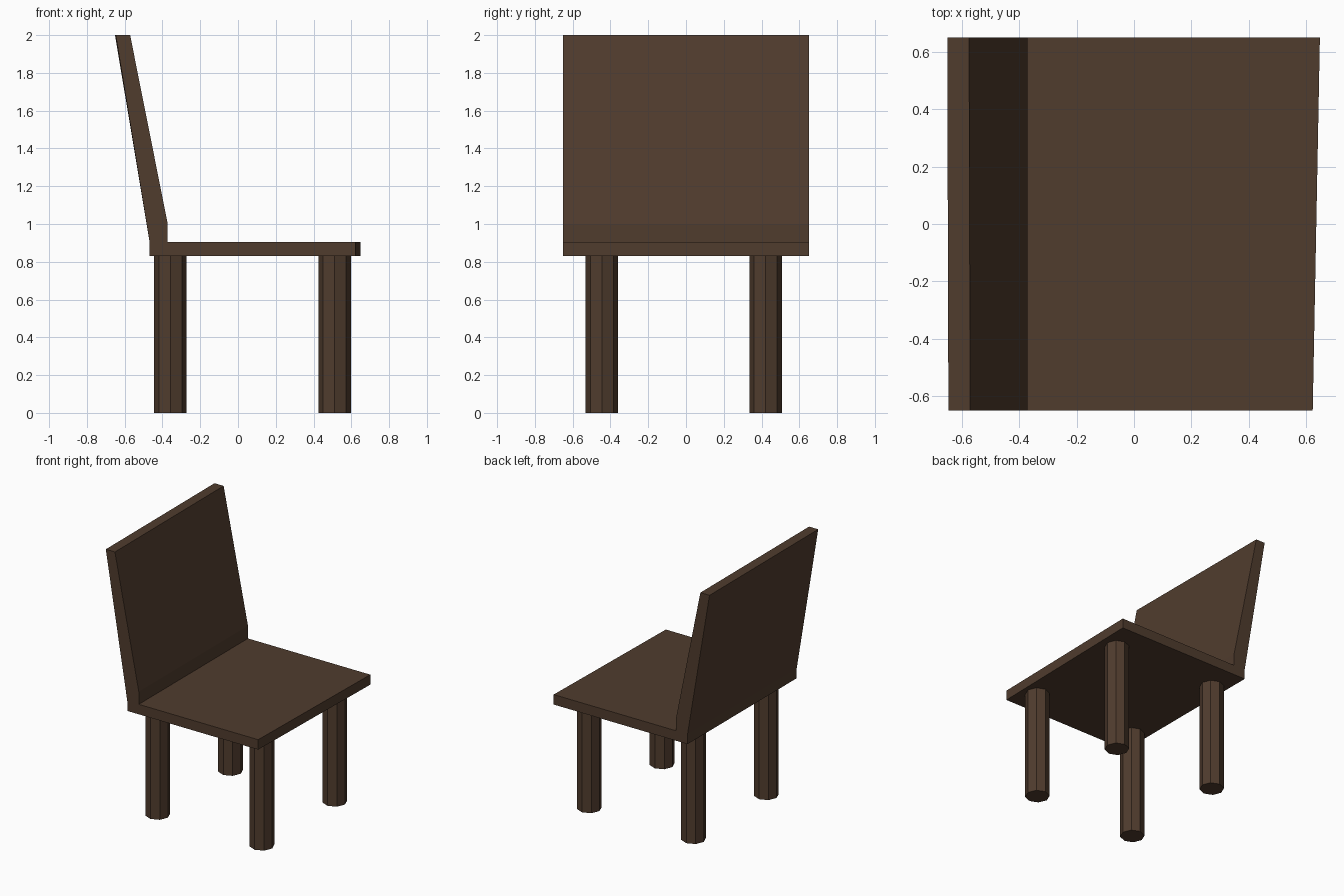
import bpy, bmesh

if "Cube" in bpy.data.objects:
    bpy.data.objects.remove(bpy.data.objects["Cube"])

wood = bpy.data.materials.new("dark_wood")
wood.diffuse_color = (0.08, 0.045, 0.027, 1)
wood.use_nodes = True
wood.node_tree.nodes["Principled BSDF"].inputs["Base Color"].default_value = wood.diffuse_color


def add_object(name, bm):
    bmesh.ops.recalc_face_normals(bm, faces=bm.faces[:])
    mesh = bpy.data.meshes.new(name)
    bm.to_mesh(mesh)
    bm.free()
    mesh.materials.append(wood)
    obj = bpy.data.objects.new(name, mesh)
    bpy.context.collection.objects.link(obj)
    return obj


# Seat and backrest: one L-shaped side profile (x, z) swept across y
HALF_DEPTH = 0.65
profile = [(-0.468, 0.83), (0.648, 0.83), (0.648, 0.905), (-0.372, 0.905),
           (-0.372, 1.0), (-0.575, 2.0), (-0.651, 2.0), (-0.468, 0.905)]
bm = bmesh.new()
rings = []
for y in (-HALF_DEPTH, HALF_DEPTH):
    ring = []
    for x, z in profile:
        # the seat edge and top of the back are slightly skewed on the -y side
        if y < 0 and x > 0:
            x -= 0.025
        elif y < 0 and z > 1.5:
            x += 0.004
        ring.append(bm.verts.new((x, y, z)))
    bm.faces.new(ring)
    rings.append(ring)
n = len(profile)
for i in range(n):
    j = (i + 1) % n
    bm.faces.new((rings[0][i], rings[0][j], rings[1][j], rings[1][i]))
add_object("seat_and_backrest", bm)

# Four octagonal legs
LEG_HEIGHT = 0.83
for end, x in (("back", -0.358), ("front", 0.511)):
    for side, y in (("right", -0.445), ("left", 0.422)):
        bm = bmesh.new()
        bmesh.ops.create_cone(bm, cap_ends=True, segments=8, radius1=0.086,
                              radius2=0.086, depth=LEG_HEIGHT)
        leg = add_object(f"{end}_{side}_leg", bm)
        leg.location = (x, y, LEG_HEIGHT / 2)
